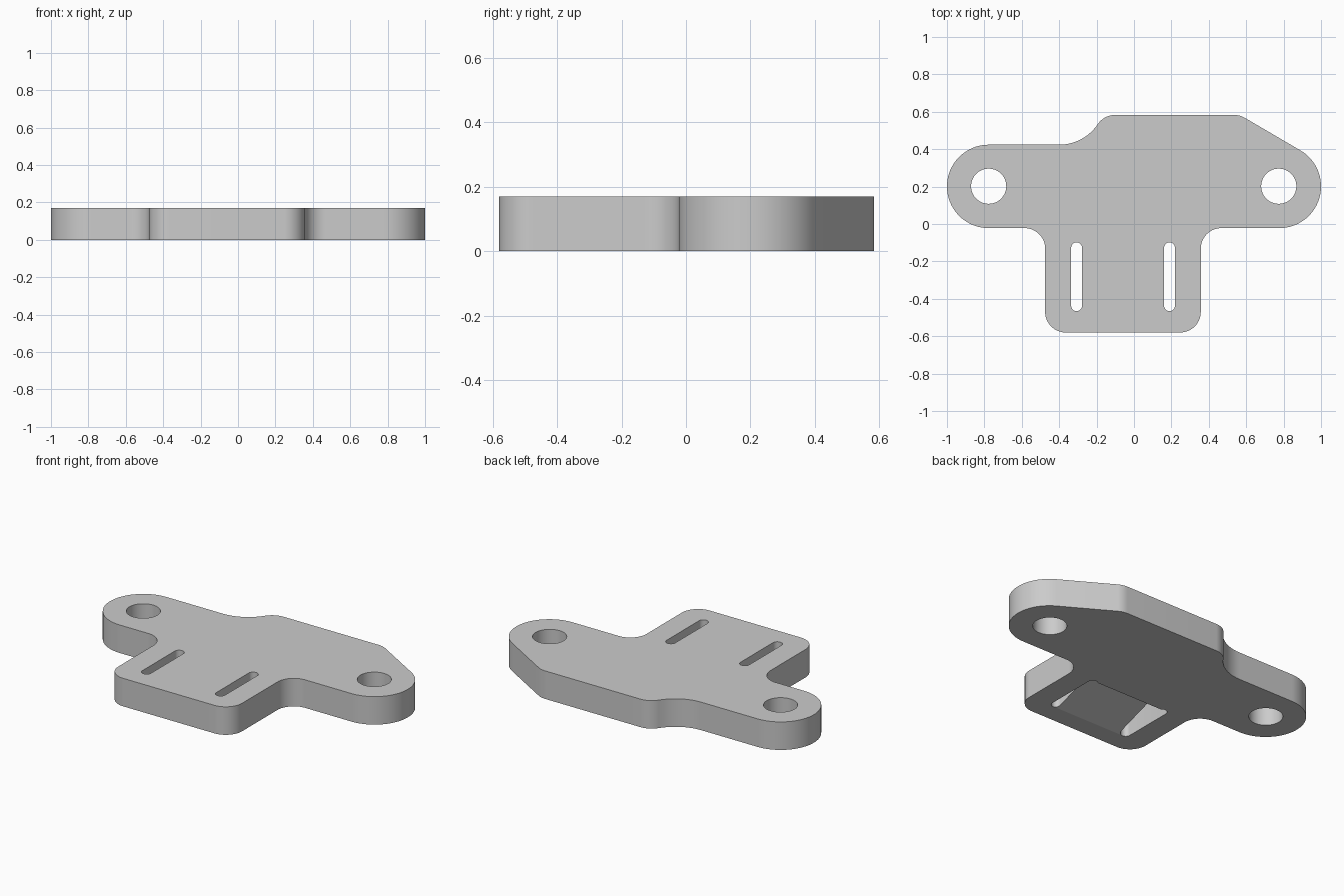
import bpy, bmesh, math
from mathutils import Vector

old = bpy.data.objects.get("Cube")
if old:
    bpy.data.objects.remove(old, do_unlink=True)

THICK = 0.17
MERGE = 0.004

grey = bpy.data.materials.new("plain grey")
grey.use_nodes = True
COLOR = (0.6, 0.6, 0.6, 1)
grey.diffuse_color = COLOR
grey.node_tree.nodes["Principled BSDF"].inputs["Base Color"].default_value = COLOR


def rounded(corners, steps=20):
    """Polygon from (x, y, radius) corners, each replaced by a tangent arc."""
    pts = []
    for i, (x, y, r) in enumerate(corners):
        p = Vector((x, y))
        a = (Vector(corners[i - 1][:2]) - p).normalized()
        b = (Vector(corners[(i + 1) % len(corners)][:2]) - p).normalized()
        half = a.angle(b) / 2
        centre = p + (a + b).normalized() * (r / math.sin(half))
        start = p + a * (r / math.tan(half)) - centre
        end = p + b * (r / math.tan(half)) - centre
        sweep = math.atan2(start.x * end.y - start.y * end.x, start.dot(end))
        n = max(4, round(steps * abs(sweep) / (math.pi / 2)))
        for k in range(n + 1):
            t = sweep * k / n
            c, s = math.cos(t), math.sin(t)
            q = centre + Vector((start.x * c - start.y * s, start.x * s + start.y * c))
            if not pts or (q - pts[-1]).length > MERGE:
                pts.append(q)
    return pts


def prism(name, base, offset):
    """Closed solid made by sweeping a flat 3D outline along an offset."""
    bm = bmesh.new()
    near = [bm.verts.new(v) for v in base]
    far = [bm.verts.new(Vector(v) + Vector(offset)) for v in base]
    bm.faces.new(near[::-1])
    bm.faces.new(far)
    for i in range(len(near)):
        bm.faces.new((near[i - 1], near[i], far[i], far[i - 1]))
    bmesh.ops.recalc_face_normals(bm, faces=bm.faces)
    mesh = bpy.data.meshes.new(name)
    bm.to_mesh(mesh)
    bm.free()
    obj = bpy.data.objects.new(name, mesh)
    bpy.context.collection.objects.link(obj)
    obj.data.materials.append(grey)
    return obj


def upright(name, outline, z0, z1):
    return prism(name, [(p[0], p[1], z0) for p in outline], (0, 0, z1 - z0))


# Plate outline: two round ears, a raised back edge and a front tab
END, FILLET = 0.223, 0.11
plate = upright("mounting_plate", rounded([
    (-1, 0.424, END), (-1, -0.022, END),
    (-0.475, -0.022, FILLET), (-0.475, -0.58, FILLET),
    (0.357, -0.58, FILLET), (0.357, -0.022, FILLET),
    (1, -0.022, END), (1, 0.329, END),
    (0.566, 0.583, FILLET), (-0.16, 0.583, FILLET),
    (-0.268, 0.424, 0.25)]), 0, THICK)

cutters = []

# Bolt holes through the ears
for x in (-0.777, 0.774):
    ring = [(x + 0.094 * math.cos(a), 0.202 + 0.094 * math.sin(a))
            for a in (math.tau * k / 64 for k in range(64))]
    cutters.append(upright("bolt_hole_cutter", ring, -0.1, THICK + 0.1))

# Strap slots through the tab
SLOTS, R = (-0.307, 0.19), 0.029
for x in SLOTS:
    slot = []
    for cy, turn in ((-0.127, 0), (-0.437, math.pi)):
        slot += [(x + R * math.cos(turn + math.pi * k / 16),
                  cy + R * math.sin(turn + math.pi * k / 16)) for k in range(17)]
    cutters.append(upright("strap_slot_cutter", slot, -0.1, THICK + 0.1))

# Ramped strap recess underneath, between the slots
front, back, depth = -0.465, -0.108, 0.12
low = -0.06
run = front + low * (back - front) / depth
cutters.append(prism("strap_recess_cutter",
                     [(SLOTS[0], run, low), (SLOTS[0], back, low), (SLOTS[0], back, depth)],
                     (SLOTS[1] - SLOTS[0], 0, 0)))

bpy.ops.object.select_all(action='DESELECT')
bpy.context.view_layer.objects.active = plate
plate.select_set(True)
for cutter in cutters:
    cutter.hide_render = True
    mod = plate.modifiers.new("cut", 'BOOLEAN')
    mod.operation, mod.solver, mod.object = 'DIFFERENCE', 'EXACT', cutter
    bpy.ops.object.modifier_apply(modifier=mod.name)
    bpy.data.objects.remove(cutter, do_unlink=True)

bpy.ops.object.shade_smooth_by_angle(angle=math.radians(25))
